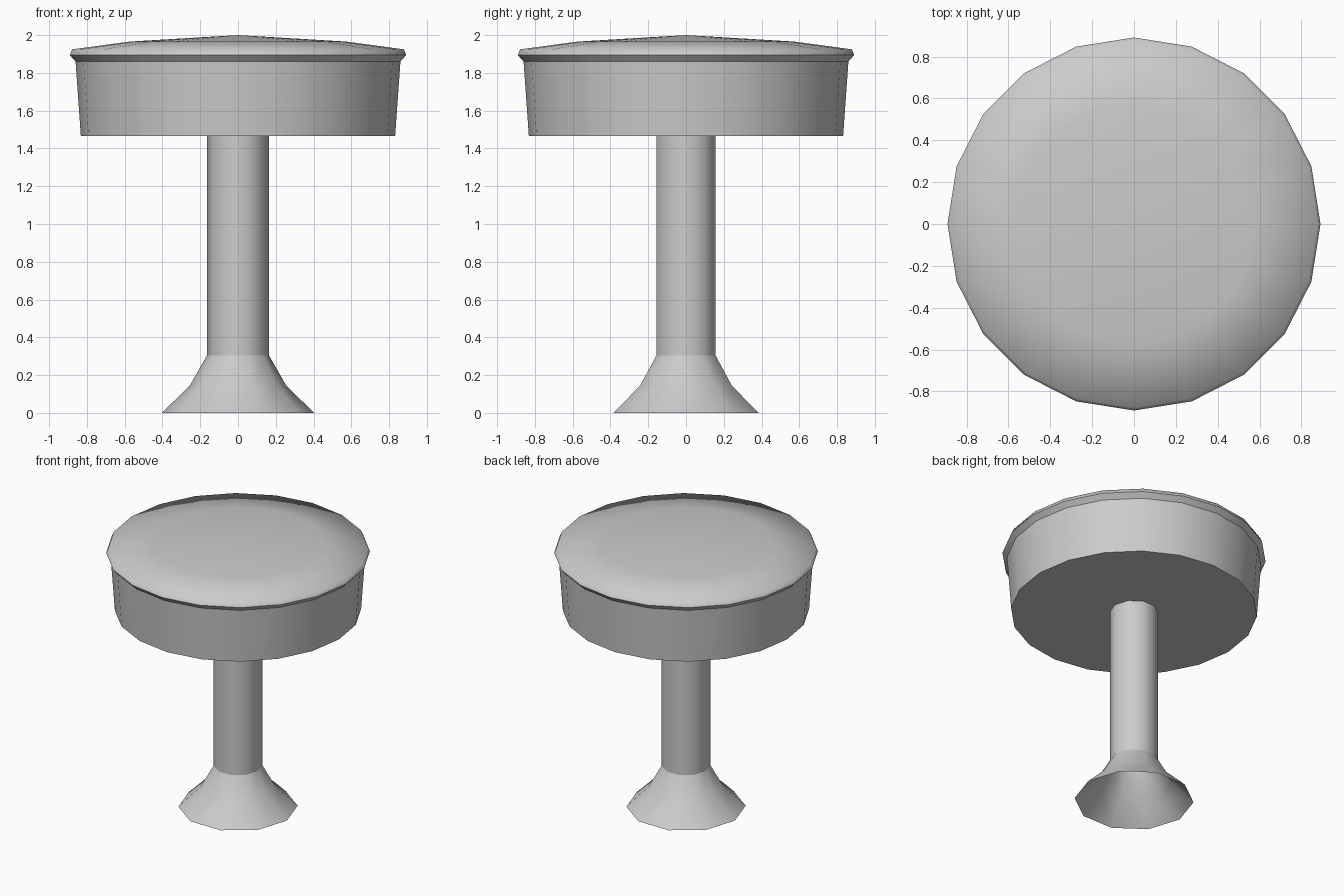
import bpy, bmesh, math

old = bpy.data.objects.get("Cube")
if old:
    bpy.data.objects.remove(old)

grey = bpy.data.materials.new("plain_grey")
grey.use_nodes = True
colour = (0.6, 0.6, 0.6, 1)
grey.diffuse_color = colour
grey.node_tree.nodes["Principled BSDF"].inputs["Base Color"].default_value = colour


def lathe(name, sides, profile, angle, cap=False):
    """Turn a (radius, height) profile, listed bottom to top, about z."""
    bm = bmesh.new()
    rings = []
    for r, z in profile:
        if r == 0:
            rings.append([bm.verts.new((0, 0, z))] * sides)
        else:
            steps = [2 * math.pi * i / sides for i in range(sides)]
            rings.append([bm.verts.new((r * math.cos(a), r * math.sin(a), z)) for a in steps])
    for low, high in zip(rings, rings[1:]):
        for i in range(sides):
            j = (i + 1) % sides
            corners = [low[i], low[j], high[j], high[i]]
            bm.faces.new(list(dict.fromkeys(corners)))
    if cap:
        bm.faces.new(rings[0][::-1])
    mesh = bpy.data.meshes.new(name)
    bm.to_mesh(mesh)
    bm.free()
    mesh.materials.append(grey)
    obj = bpy.data.objects.new(name, mesh)
    bpy.context.collection.objects.link(obj)
    bpy.ops.object.select_all(action="DESELECT")
    obj.select_set(True)
    bpy.context.view_layer.objects.active = obj
    bpy.ops.object.shade_smooth_by_angle(angle=math.radians(angle))
    return obj


# Flared foot, open underneath
lathe("foot", 10, [(0.403, 0), (0.255, 0.145), (0.164, 0.305)], 40)

# Round post
lathe("post", 10, [(0.164, 0.305), (0.164, 1.465)], 40)

# Seat drum with a flat underside
lathe("seat_drum", 20, [(0.832, 1.465), (0.86, 1.86)], 30, cap=True)

# Cushion with a rolled rim and shallow dome
lathe("cushion", 20, [(0.86, 1.86), (0.891, 1.895), (0.877, 1.925),
                      (0.57, 1.966), (0, 2.0)], 60)
